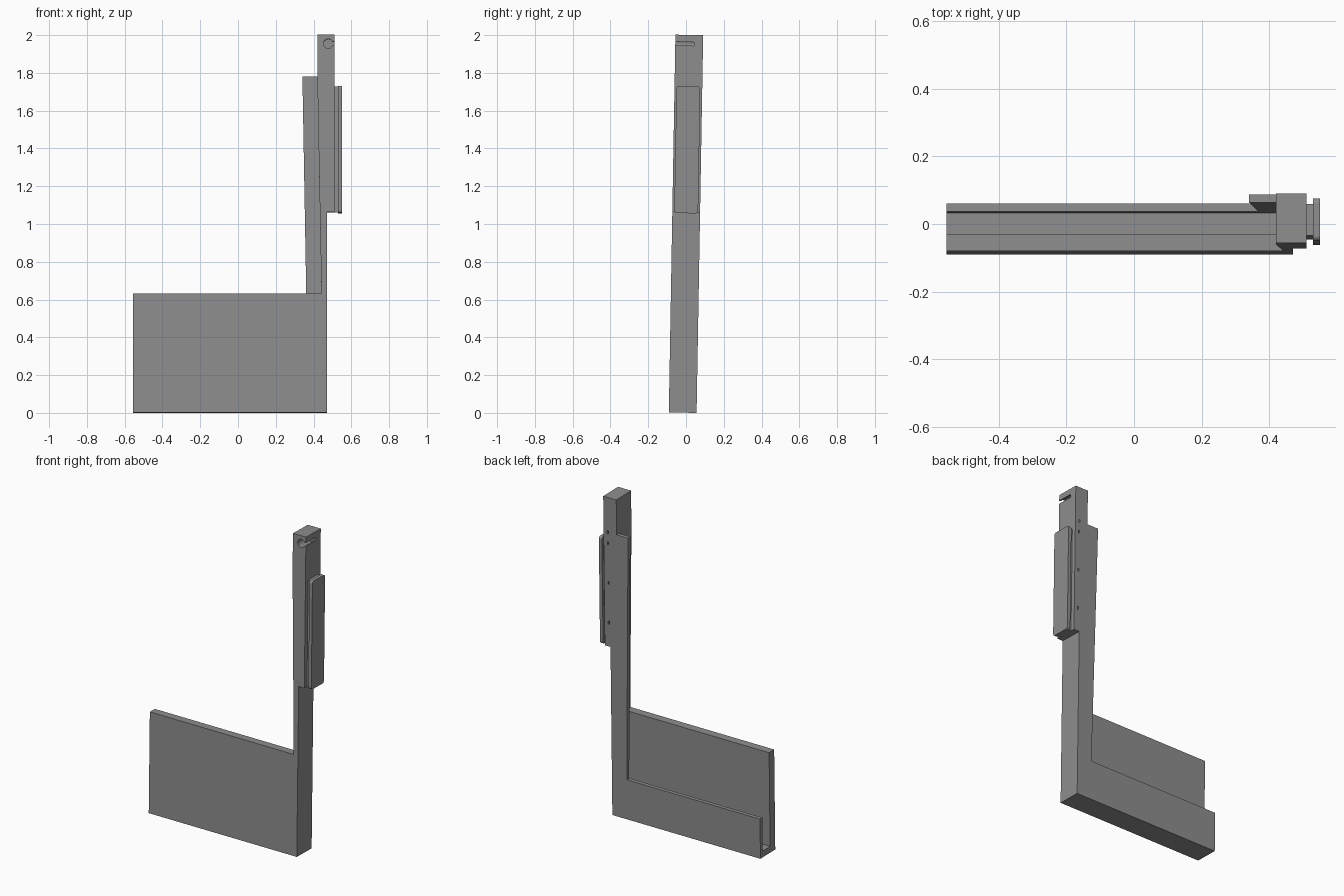
import bpy, bmesh, math
from mathutils import Matrix

if "Cube" in bpy.data.objects:
    bpy.data.objects.remove(bpy.data.objects["Cube"])

grey = bpy.data.materials.new("mid_grey")
grey.diffuse_color = (0.27, 0.27, 0.27, 1)
grey.use_nodes = True
grey.node_tree.nodes["Principled BSDF"].inputs["Base Color"].default_value = grey.diffuse_color


def prism(name, pts, lo, hi, axis="y"):
    """Extrude a 2D outline: (x, z) along y, or (y, z) along x."""
    bm = bmesh.new()
    def place(p, d):
        return (p[0], d, p[1]) if axis == "y" else (d, p[0], p[1])
    a = [bm.verts.new(place(p, lo)) for p in pts]
    b = [bm.verts.new(place(p, hi)) for p in pts]
    bm.faces.new(a)
    bm.faces.new(b[::-1])
    n = len(pts)
    for i in range(n):
        j = (i + 1) % n
        bm.faces.new((a[j], a[i], b[i], b[j]))
    bmesh.ops.recalc_face_normals(bm, faces=bm.faces)
    mesh = bpy.data.meshes.new(name)
    bm.to_mesh(mesh)
    bm.free()
    mesh.materials.append(grey)
    ob = bpy.data.objects.new(name, mesh)
    bpy.context.collection.objects.link(ob)
    return ob


def combine(target, tool, operation):
    mod = target.modifiers.new("bool", "BOOLEAN")
    mod.operation, mod.object, mod.solver = operation, tool, "EXACT"
    bpy.context.view_layer.objects.active = target
    bpy.ops.object.modifier_apply(modifier=mod.name)
    bpy.data.objects.remove(tool)


def rect(u0, u1, v0, v1):
    return [(u0, v0), (u1, v0), (u1, v1), (u0, v1)]


def round_rect(u0, u1, v0, v1, r, n=6):
    pts = []
    for cu, cv, a0 in ((u1 - r, v1 - r, 0), (u0 + r, v1 - r, 90),
                       (u0 + r, v0 + r, 180), (u1 - r, v0 + r, 270)):
        for k in range(n + 1):
            a = math.radians(a0 + 90 * k / n)
            pts.append((cu + r * math.cos(a), cv + r * math.sin(a)))
    return pts


D = 0.0735                      # half depth of the frame
LEFT, RIGHT, OUT = -0.555, 0.471, 0.51
outer = [(LEFT, 0), (RIGHT, 0), (RIGHT, 1.06), (OUT, 1.06), (OUT, 2), (0.42, 2), (0.42, 1.78)]

# Frame: tall front panel, channel floor with post, and back lip
frame = prism("frame", outer + [(0.442, 0.63), (LEFT, 0.63)], -D, -0.023)
core = prism("core", outer + [(0.442, 0.63), (0.45, 0.04), (LEFT, 0.04)], -0.023, 0.05)
lip = prism("lip", outer + [(0.341, 1.78), (0.368, 0.25), (LEFT, 0.25)], 0.05, D)
combine(frame, core, "UNION")
combine(frame, lip, "UNION")

# Keyhole near the top, open to the side
cx, cz, r = 0.478, 1.953, 0.025
key = [(0.6, cz - 0.01), (0.6, cz + 0.01)]
a0 = math.asin(0.01 / r)
for k in range(25):
    a = a0 + (2 * math.pi - 2 * a0) * k / 24
    key.append((cx + r * math.cos(a), cz + r * math.sin(a)))
combine(frame, prism("key_cutter", key, -0.2, 0.025), "DIFFERENCE")

# Small pin holes in the back of the post
for z in (1.78, 1.71, 1.46, 1.21):
    combine(frame, prism("pin_cutter", rect(0.477, 0.485, z - 0.01, z + 0.01), 0.06, 0.2), "DIFFERENCE")

# Side clip: narrow neck carrying a rounded plate
neck = prism("clip_neck", rect(-0.047, 0.047, 1.06, 1.725), OUT, 0.53, "x")
plate = prism("clip_plate", round_rect(-0.063, 0.063, 1.056, 1.73, 0.015), 0.53, 0.551, "x")

# Lean everything back slightly and rest it on the ground
parts = (frame, neck, plate)
lean = Matrix.Translation((0, 0, 1)) @ Matrix.Rotation(math.radians(-1), 4, "X") @ Matrix.Translation((0, 0, -1))
for ob in parts:
    ob.data.transform(lean)
low = min(v.co.z for v in frame.data.vertices)
for ob in parts:
    ob.data.transform(Matrix.Translation((0, 0, -low)))
    ob.data.update()
